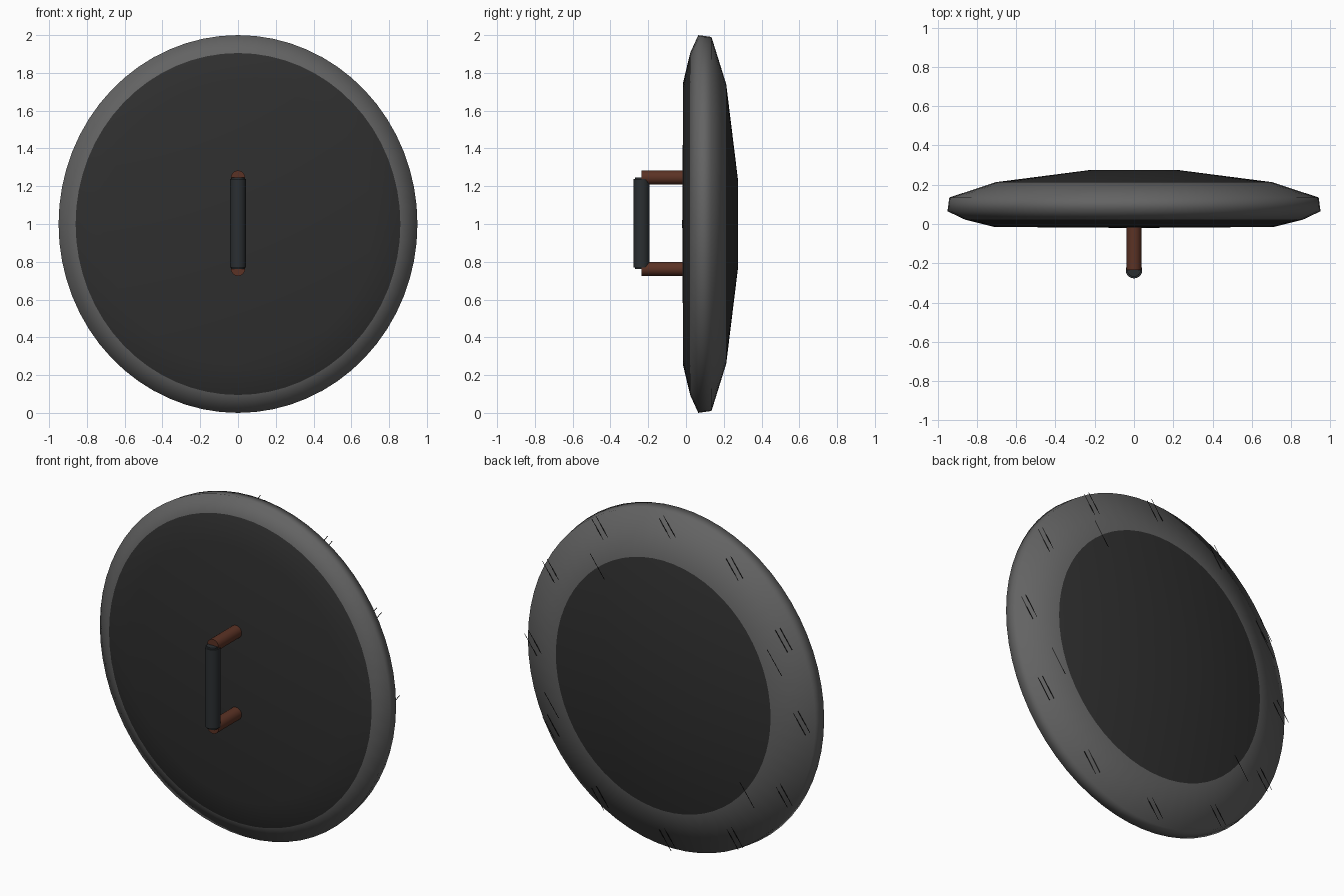
import bpy, bmesh, math
from mathutils import Matrix, Vector

if "Cube" in bpy.data.objects:
    bpy.data.objects.remove(bpy.data.objects["Cube"])


def material(name, rgb):
    m = bpy.data.materials.new(name)
    m.diffuse_color = (*rgb, 1)
    m.use_nodes = True
    m.node_tree.nodes["Principled BSDF"].inputs["Base Color"].default_value = m.diffuse_color
    return m


DARK = material("dark_panel", (0.028, 0.028, 0.028))
RIM = material("grey_rim", (0.125, 0.125, 0.125))
GRIP = material("slate_grip", (0.024, 0.028, 0.031))
BROWN = material("brown_leather", (0.105, 0.032, 0.018))
BLACK = material("black_scratch", (0.003, 0.003, 0.003))


def finish(name, bm, mats, angle):
    me = bpy.data.meshes.new(name)
    bmesh.ops.recalc_face_normals(bm, faces=bm.faces)
    bm.to_mesh(me)
    bm.free()
    for m in mats:
        me.materials.append(m)
    ob = bpy.data.objects.new(name, me)
    bpy.context.collection.objects.link(ob)
    bpy.ops.object.select_all(action='DESELECT')
    ob.select_set(True)
    bpy.context.view_layer.objects.active = ob
    bpy.ops.object.shade_smooth_by_angle(angle=math.radians(angle))
    return ob


# Shield body: (radius, depth) profile lathed about the y axis, slightly narrow in x
PROFILE = [(0, -0.02), (0.75, -0.015), (0.905, 0.022), (1.0, 0.065),
           (0.99, 0.135), (0.74, 0.213), (0.235, 0.275), (0, 0.275)]
SIDES = 64
bm = bmesh.new()
rings = []
for r, y in PROFILE:
    if r == 0:
        rings.append([bm.verts.new((0, y, 1))] * SIDES)
    else:
        rings.append([bm.verts.new((0.95 * r * math.sin(a), y, 1 + r * math.cos(a)))
                      for a in (2 * math.pi * i / SIDES for i in range(SIDES))])
for k in range(len(rings) - 1):
    a, b = rings[k], rings[k + 1]
    for i in range(SIDES):
        j = (i + 1) % SIDES
        f = bm.faces.new(list(dict.fromkeys((a[i], a[j], b[j], b[i]))))
        f.material_index = 1 if 2 <= k <= 4 else 0   # grey band between the panels
finish("shield_body", bm, [DARK, RIM], 80)


def rod(name, p, q, radius, mat, bevel=0.0):
    p, q = Vector(p), Vector(q)
    bm = bmesh.new()
    rot = (q - p).to_track_quat('Z', 'Y').to_matrix().to_4x4()
    bmesh.ops.create_cone(bm, cap_ends=True, segments=24, radius1=radius, radius2=radius,
                          depth=(q - p).length, matrix=Matrix.Translation((p + q) / 2) @ rot)
    if bevel:
        rims = [e for e in bm.edges if any(len(f.verts) > 4 for f in e.link_faces)]
        bmesh.ops.bevel(bm, geom=rims, offset=bevel, segments=2, affect='EDGES')
    finish(name, bm, [mat], 40)


# Handle: vertical grip on two posts
rod("handle_grip", (0, -0.235, 0.763), (0, -0.235, 1.247), 0.042, GRIP, 0.008)
for label, z in (("lower", 0.762), ("upper", 1.246)):
    rod(label + "_handle_post", (0, -0.235, z), (0, 0, z), 0.037, BROWN)


# Hairline scratches: thin slanted slivers just above the back surface
def sliver(bm, x, y, z, length):
    d = Vector((0.59, 0, 0.81)) * length / 2
    n = Vector((0.81, 0, -0.59)) * 0.002
    c = Vector((x, y, z))
    bm.faces.new([bm.verts.new(c + s) for s in (-d - n, d - n, d + n, -d + n)])


bm = bmesh.new()
for i in range(12):
    a = math.radians(30 * i)
    for off in (-0.015, 0.015):
        sliver(bm, 0.88 * math.sin(a) + off, 0.175, 1 + 0.92 * math.cos(a) - off * 0.7, 0.135)
for x, z in ((0.42, 0.6), (0.72, -0.3), (-0.74, 0.34), (-0.56, -0.49)):
    sliver(bm, x, 0.23, 1 + z, 0.16)
finish("back_scratches", bm, [BLACK], 30)
